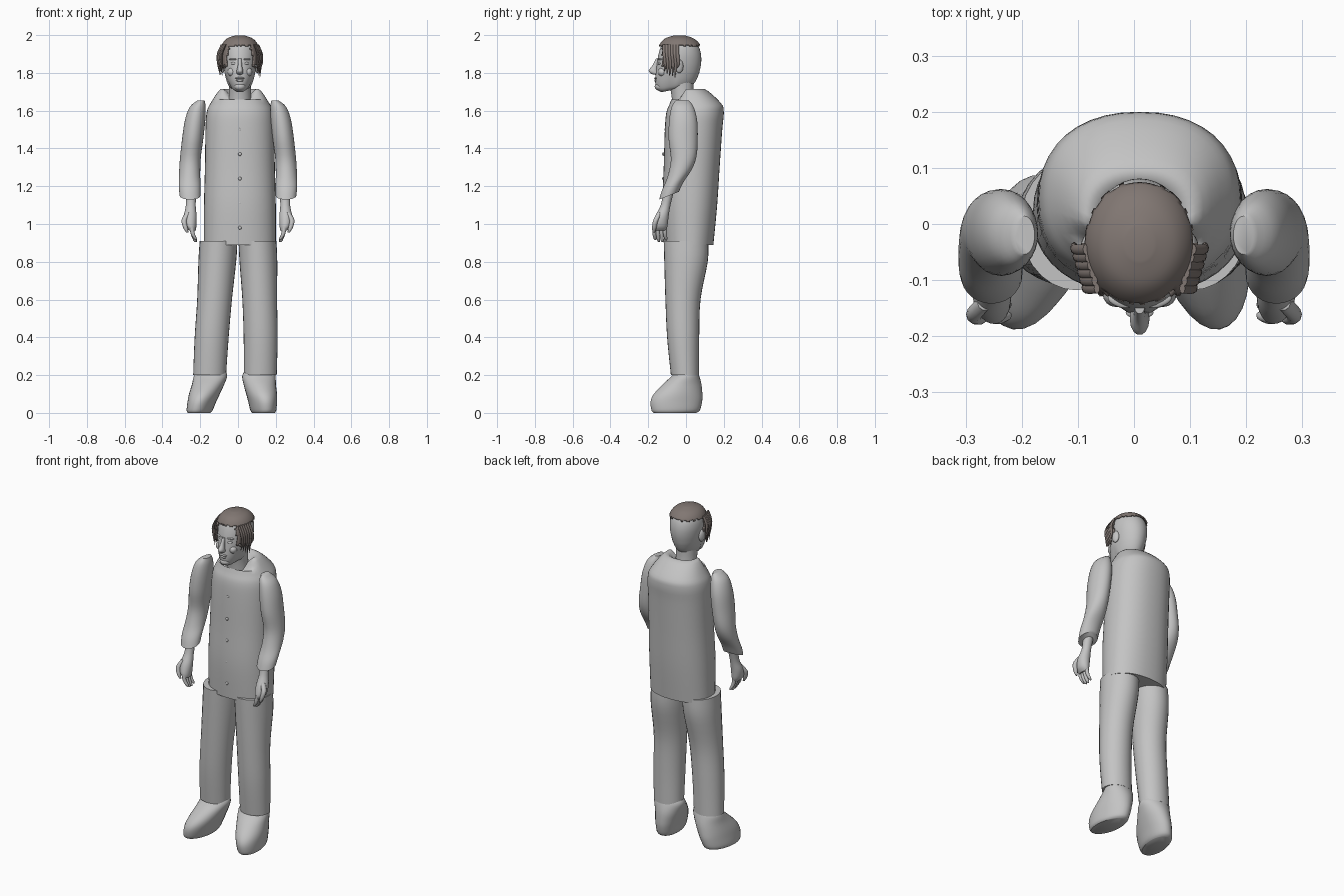
import bpy, bmesh, math, random
from mathutils import Vector, Matrix

random.seed(4)
if "Cube" in bpy.data.objects:
    bpy.data.objects.remove(bpy.data.objects["Cube"])


def make_material(name, color):
    mat = bpy.data.materials.new(name)
    mat.use_nodes = True
    mat.diffuse_color = color
    mat.node_tree.nodes["Principled BSDF"].inputs["Base Color"].default_value = color
    return mat


GREY = make_material("plain grey", (0.55, 0.55, 0.55, 1))
BROWN = make_material("hair brown", (0.22, 0.185, 0.17, 1))


def finish(name, bm, mat, angle=45):
    mesh = bpy.data.meshes.new(name)
    bm.to_mesh(mesh)
    bm.free()
    mesh.materials.append(mat)
    obj = bpy.data.objects.new(name, mesh)
    bpy.context.collection.objects.link(obj)
    bpy.ops.object.select_all(action="DESELECT")
    obj.select_set(True)
    bpy.context.view_layer.objects.active = obj
    bpy.ops.object.shade_smooth_by_angle(angle=math.radians(angle))
    return obj


def spline(rings, steps):
    """Catmull-Rom interpolation through the ring values."""
    out = []
    for i in range(len(rings) - 1):
        a, b, c, d = (rings[max(0, min(len(rings) - 1, i + k))] for k in (-1, 0, 1, 2))
        for s in range(steps):
            t = s / steps
            out.append([q + t * (r - p) / 2 + t * t * (p - 2.5 * q + 2 * r - d_ / 2)
                        + t ** 3 * (1.5 * (q - r) + (d_ - p) / 2)
                        for p, q, r, d_ in zip(a, b, c, d)])
    return out + [list(rings[-1])]


def loft(rings, steps=4, sides=28, power=2.0, shape=None):
    """Closed tube through rings of x, y, z, x radius, y radius and slope."""
    bm = bmesh.new()
    rows = []
    for x, y, z, rx, ry, slope in spline([tuple(r) + (0,) * (6 - len(r)) for r in rings], steps):
        row = []
        for k in range(sides):
            a = math.tau * k / sides
            u, v = (math.copysign(abs(w) ** (2 / power), w) for w in (math.cos(a), math.sin(a)))
            p = Vector((x + rx * u, y + ry * v, z + slope * ry * v))
            row.append(bm.verts.new(shape(p) if shape else p))
        rows.append(row)
    for low, high in zip(rows, rows[1:]):
        for k in range(sides):
            n = (k + 1) % sides
            bm.faces.new((low[k], low[n], high[n], high[k]))
    bm.faces.new(rows[0])
    bm.faces.new(rows[-1])
    bmesh.ops.recalc_face_normals(bm, faces=bm.faces)
    return bm


def ball(name, center, size, mat=GREY, turn=0):
    bm = bmesh.new()
    place = Matrix.Translation(center) @ Matrix.Rotation(turn, 4, "Z") @ Matrix.Diagonal((*size, 1))
    bmesh.ops.create_uvsphere(bm, u_segments=16, v_segments=10, radius=1, matrix=place)
    return finish(name, bm, mat)


# Shirt with shoulders and a collar opening that dips at the front
MID = 0.01


def collar_dip(p):
    if p.z > 1.66 and p.y < 0:
        p.z -= 0.07 * min(1, -p.y / 0.05) * (p.z - 1.66) / 0.05
    return p


torso = [(MID, 0.015, 0.89, 0.19, 0.13), (MID, 0.02, 1.1, 0.19, 0.145),
         (MID, 0.03, 1.3, 0.185, 0.148), (MID, 0.04, 1.5, 0.182, 0.152),
         (MID, 0.048, 1.59, 0.176, 0.152), (MID, 0.05, 1.64, 0.155, 0.135),
         (MID, 0.02, 1.715, 0.1, 0.078), (MID, 0, 1.69, 0.06, 0.055)]
finish("shirt", loft(torso, sides=40, power=2.25, shape=collar_dip), GREY)
for i in range(5):
    z = 0.98 + i * 0.13
    ball("shirt_button", (MID, -0.12 + 0.012 * i * (i > 3) / 4, z), (0.009, 0.006, 0.009))

# Sleeves, hands and fingers, mirrored on both sides
sleeve = [(0.195, -0.02, 1.655, 0.018, 0.034), (0.213, -0.018, 1.62, 0.042, 0.058),
          (0.227, -0.015, 1.55, 0.054, 0.074), (0.24, -0.015, 1.45, 0.056, 0.077),
          (0.252, -0.012, 1.35, 0.055, 0.068, 0.15), (0.256, -0.033, 1.27, 0.056, 0.066, 0.35),
          (0.256, -0.07, 1.2, 0.057, 0.058, 0.4), (0.254, -0.09, 1.15, 0.055, 0.052, 0.4)]
hand = [(0.25, -0.09, 1.18, 0.03, 0.028), (0.25, -0.108, 1.1, 0.026, 0.026),
        (0.253, -0.128, 1.04, 0.034, 0.036), (0.25, -0.138, 0.99, 0.03, 0.04),
        (0.242, -0.14, 0.965, 0.018, 0.034)]
thumb = [(0.265, -0.14, 1.06, 0.014, 0.014), (0.285, -0.16, 1.02, 0.014, 0.014),
         (0.278, -0.168, 0.98, 0.012, 0.012), (0.268, -0.17, 0.955, 0.006, 0.006)]


def mirrored(rings, side):
    return [(side * r[0],) + tuple(r[1:]) for r in rings]


for side, label in ((1, "left"), (-1, "right")):
    finish(label + "_sleeve", loft(mirrored(sleeve, side)), GREY)
    finish(label + "_hand", loft(mirrored(hand, side)), GREY)
    finish(label + "_thumb", loft(mirrored(thumb, side), sides=10), GREY)
    for i in range(4):
        y = -0.168 + i * 0.019
        tip = 0.915 - 0.012 * math.sin(i)
        finger = [(0.246, y, 0.99, 0.011, 0.01), (0.24, y, 0.95, 0.011, 0.01),
                  (0.228, y + 0.004, tip + 0.01, 0.009, 0.009), (0.222, y + 0.006, tip, 0.004, 0.004)]
        finish(label + "_finger", loft(mirrored(finger, side), sides=10), GREY)

# Trousers; the right leg stands further out towards the foot
leg = [(0.103, 0, 0.91, 0.1, 0.118), (0.108, 0, 0.8, 0.1, 0.115),
       (0.115, -0.016, 0.6, 0.092, 0.093), (0.12, -0.015, 0.4, 0.09, 0.085),
       (0.118, -0.005, 0.2, 0.087, 0.075)]
shoe = [(0.125, -0.06, 0, 0.058, 0.115), (0.125, -0.056, 0.015, 0.067, 0.13),
        (0.122, -0.052, 0.06, 0.074, 0.138), (0.118, -0.042, 0.1, 0.08, 0.13),
        (0.112, -0.02, 0.15, 0.085, 0.104), (0.11, 0, 0.2, 0.088, 0.07),
        (0.115, 0, 0.235, 0.065, 0.055)]
for side, label, lean in ((1, "left", 0), (-1, "right", 1)):
    stance = [(r[0] + lean * 0.055 * max(0, 0.9 - r[2]) ** 1.5,) + r[1:] for r in leg]
    finish(label + "_trouser_leg", loft(mirrored(stance, side)), GREY)

    # Shoes turned outward about the ankle
    def toe_out(p):
        ankle = Vector((side * 0.12, 0, 0))
        p = ankle + Matrix.Rotation(side * 0.16, 3, "Z") @ (p - ankle)
        p.x -= lean * (0.072 - 0.19 * min(p.z, 0.22))
        return p

    finish(label + "_shoe", loft(mirrored(shoe, side), shape=toe_out), GREY)

# Neck and head
neck = [(MID, -0.01, 1.62, 0.062, 0.06), (MID, -0.02, 1.7, 0.058, 0.06), (MID, -0.03, 1.78, 0.06, 0.07)]
finish("neck", loft(neck), GREY)
skull = [(MID, -0.06, 1.7, 0.035, 0.075), (MID, -0.057, 1.715, 0.055, 0.098),
         (MID, -0.053, 1.75, 0.07, 0.11), (MID, -0.045, 1.8, 0.081, 0.115),
         (MID, -0.037, 1.85, 0.089, 0.117), (MID, -0.033, 1.9, 0.092, 0.112),
         (MID, -0.033, 1.945, 0.084, 0.097), (MID, -0.035, 1.975, 0.06, 0.068),
         (MID, -0.035, 1.99, 0.02, 0.025)]


def jaw(p):
    # narrow the lower face and lift the jaw behind the chin
    if p.z < 1.8:
        low = (1.8 - p.z) / 0.1
        if p.y < -0.06:
            p.x = MID + (p.x - MID) * (1 - 0.2 * low)
        p.z += 0.03 * low * max(0, (p.y + 0.12) / 0.15)
    return p


finish("head", loft(skull, sides=40, shape=jaw), GREY)

# Face
nose = [(MID, -0.148, 1.875, 0.009, 0.012), (MID, -0.162, 1.84, 0.011, 0.016),
        (MID, -0.172, 1.812, 0.017, 0.026), (MID, -0.162, 1.796, 0.016, 0.024),
        (MID, -0.155, 1.79, 0.006, 0.01)]
finish("nose", loft(nose, sides=14), GREY)
ball("chin", (MID, -0.14, 1.728), (0.03, 0.026, 0.022))
ball("upper_lip", (MID, -0.158, 1.772), (0.025, 0.011, 0.006))
ball("lower_lip", (MID, -0.157, 1.76), (0.021, 0.011, 0.007))
for side, label in ((1, "left"), (-1, "right")):
    ball(label + "_eye", (MID + side * 0.034, -0.141, 1.85), (0.015, 0.008, 0.007), turn=side * 0.3)
    ball(label + "_brow", (MID + side * 0.036, -0.138, 1.872), (0.022, 0.01, 0.005), turn=side * 0.35)
    ball(label + "_cheek", (MID + side * 0.042, -0.124, 1.805), (0.024, 0.024, 0.024))
    ball(label + "_ear", (MID + side * 0.092, -0.035, 1.835), (0.012, 0.022, 0.036), turn=side * 0.3)

# Hair cap: crown plus sideburn panels kept from an enlarged head shell
hair = loft([(x, y, z, rx + 0.004, ry + 0.004) for x, y, z, rx, ry in skull],
            steps=6, sides=64, shape=jaw)
bare = []
for face in hair.faces:
    c = face.calc_center_median()
    rough = random.uniform(-0.006, 0.006)
    crown = c.z > 1.942 + rough
    temple = -0.12 < c.y < -0.04 and abs(c.x - MID) > 0.055 and c.z > 1.835 + rough * 2
    if not (crown or temple):
        bare.append(face)
bmesh.ops.delete(hair, geom=bare, context="FACES")
cap = finish("hair_cap", hair, BROWN)
thick = cap.modifiers.new("thickness", "SOLIDIFY")
thick.thickness = 0.008
thick.offset = 1

# Loose locks hanging over the temples
for side in (1, -1):
    for i in range(6):
        y = -0.115 + i * 0.014
        x = MID + side * (0.076 + 0.004 * i)
        end = 1.8 + random.uniform(-0.03, 0.03)
        lock = [(x, y, 1.95, 0.005, 0.009), (x + side * 0.02, y, 1.9, 0.006, 0.009),
                (x + side * 0.02, y + 0.005, 1.85, 0.005, 0.008), (x + side * 0.014, y, end, 0.001, 0.002)]
        finish("hair_lock", loft(lock, sides=8), BROWN)
